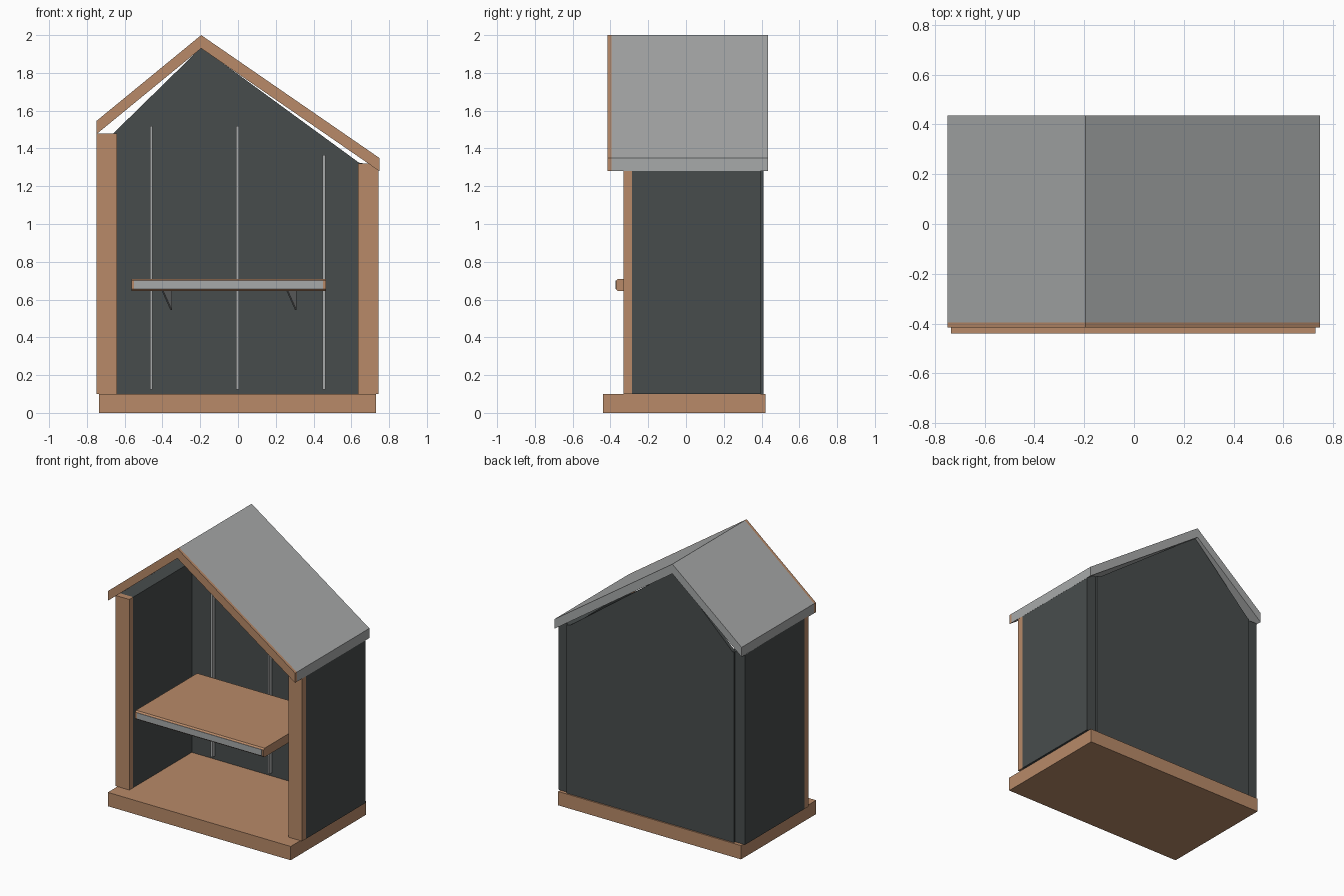
import bpy
from mathutils import Vector

cube = bpy.data.objects.get("Cube")
if cube:
    bpy.data.objects.remove(cube, do_unlink=True)


def material(name, rgb):
    m = bpy.data.materials.new(name)
    m.use_nodes = True
    color = (*rgb, 1)
    m.diffuse_color = color
    m.node_tree.nodes["Principled BSDF"].inputs["Base Color"].default_value = color
    return m


WOOD = material("warm wood", (0.48, 0.255, 0.14))
DARK = material("dark slate panel", (0.064, 0.073, 0.073))
GREY = material("light grey metal", (0.39, 0.40, 0.40))


def prism(name, outline, offset, mat):
    """Closed solid: a planar outline swept along an offset vector."""
    a = [Vector(p) for p in outline]
    b = [p + Vector(offset) for p in a]
    n = len(a)
    faces = [tuple(range(n)), tuple(range(2 * n - 1, n - 1, -1))]
    faces += [((i + 1) % n, i, i + n, (i + 1) % n + n) for i in range(n)]
    mesh = bpy.data.meshes.new(name)
    mesh.from_pydata(a + b, [], faces)
    mesh.materials.append(mat)
    obj = bpy.data.objects.new(name, mesh)
    bpy.context.collection.objects.link(obj)
    return obj


def slab(name, profile, y0, y1, mat):
    """Front-facing (x, z) profile, counter-clockwise, extruded from y0 to y1."""
    return prism(name, [(x, y0, z) for x, z in profile], (0, y1 - y0, 0), mat)


def box(name, x, y, z, mat):
    rect = [(x[0], z[0]), (x[1], z[0]), (x[1], z[1]), (x[0], z[1])]
    return slab(name, rect, y[0], y[1], mat)


# Floor plinth
box("floor_base", (-0.735, 0.73), (-0.44, 0.42), (0, 0.10), WOOD)

# Side walls with wooden front posts
for side, x, top in (("right", (-0.75, -0.64), 1.48), ("left", (0.635, 0.745), 1.32)):
    box(side + "_wall", x, (-0.285, 0.395), (0.10, top), DARK)
    box(side + "_front_post", x, (-0.33, -0.285), (0.10, top), WOOD)

# Gabled back panel, standing slightly proud of the walls
slab("back_panel",
     [(-0.67, 0.10), (0.67, 0.10), (0.67, 1.32), (0.64, 1.325),
      (-0.195, 1.935), (-0.66, 1.48), (-0.67, 1.48)], 0.385, 0.41, DARK)

# Asymmetric roof with wooden front trim
slopes = {
    "right": [(-0.75, 1.475), (-0.195, 1.93), (-0.195, 2.0), (-0.75, 1.545)],
    "left": [(-0.195, 1.93), (0.748, 1.28), (0.748, 1.35), (-0.195, 2.0)],
}
for side, profile in slopes.items():
    slab(side + "_roof", profile, -0.395, 0.435, GREY)
    slab(side + "_roof_trim", profile, -0.415, -0.395, WOOD)

# Shelf with chamfered front edge and a grey inlay strip
x0, x1, z0, z1 = -0.565, 0.465, 0.645, 0.71
shelf_side = [(x0, -0.36, z0), (x0, 0.34, z0), (x0, 0.34, z1),
              (x0, -0.36, z1), (x0, -0.37, z1 - 0.01), (x0, -0.37, z0 + 0.01)]
shelf = prism("shelf", shelf_side[::-1], (x1 - x0, 0, 0), WOOD)
box("shelf_inlay", (x0 + 0.015, x1 - 0.015), (-0.373, -0.365), (z0 + 0.01, z1 - 0.01), GREY)

# Upright shelf rails on the back panel
for i, (x, top) in enumerate(((-0.46, 1.52), (-0.003, 1.52), (0.455, 1.365))):
    box(f"shelf_rail_{i + 1}", (x - 0.007, x + 0.007), (0.355, 0.385), (0.125, top), GREY)

# Angled triangular shelf brackets
for i, x in enumerate((-0.35, 0.31)):
    prism(f"shelf_bracket_{i + 1}",
          [(x, 0.34, 0.645), (x - 0.045, 0.2, 0.645), (x, 0.34, 0.545)],
          (-0.008, 0.003, 0), GREY)

# Consistent outward normals
import bmesh
for obj in bpy.context.collection.objects:
    if obj.type == "MESH":
        bm = bmesh.new()
        bm.from_mesh(obj.data)
        bmesh.ops.recalc_face_normals(bm, faces=bm.faces)
        bm.to_mesh(obj.data)
        bm.free()
